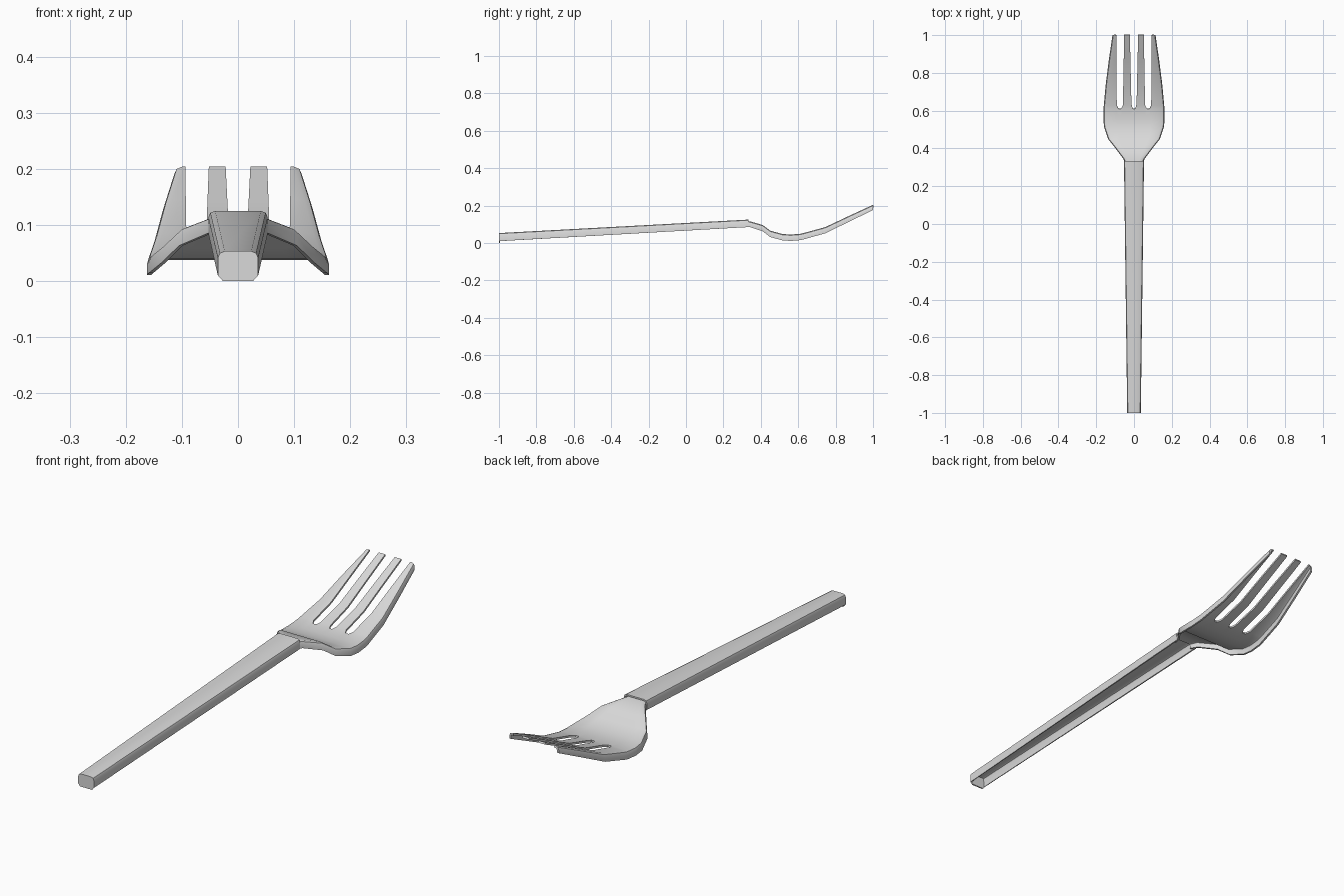
import bpy
import bmesh

cube = bpy.data.objects.get("Cube")
if cube:
    bpy.data.objects.remove(cube, do_unlink=True)

plastic = bpy.data.materials.new("pale_grey_plastic")
plastic.use_nodes = True
colour = (0.7, 0.7, 0.7, 1)
plastic.diffuse_color = colour
plastic.node_tree.nodes["Principled BSDF"].inputs["Base Color"].default_value = colour


def rim(w, top, depth, r):
    """Right half of a channel section, from the inner flat to the lower lip."""
    return [(w - r, top), (w - 0.3 * r, top - 0.3 * r), (w, top - r), (w, top - depth)]


def mirrored(half):
    """Full section from -x to +x, given its right half from the middle out."""
    return [(-x, z) for x, z in reversed(half)] + half


def add_row(bm, y, section):
    return [bm.verts.new((x, y, z)) for x, z in section]


def finish(bm, name, thickness):
    """Turn the surface into a thin moulded shell with soft shading."""
    bmesh.ops.delete(bm, geom=[v for v in bm.verts if not v.link_faces], context="VERTS")
    mesh = bpy.data.meshes.new(name)
    bm.to_mesh(mesh)
    bm.free()
    mesh.materials.append(plastic)
    obj = bpy.data.objects.new(name, mesh)
    bpy.context.collection.objects.link(obj)
    bpy.ops.object.select_all(action="DESELECT")
    obj.select_set(True)
    bpy.context.view_layer.objects.active = obj
    shell = obj.modifiers.new("shell", "SOLIDIFY")
    shell.thickness = thickness
    shell.offset = -1
    bpy.ops.object.modifier_apply(modifier=shell.name)
    bpy.ops.object.shade_smooth_by_angle(angle=0.6)
    return obj


# Handle: tapered channel, open underneath, closed at the front end
bm = bmesh.new()
rows = []
for y, w, top, depth in [(-1, 0.036, 0.053, 0.043), (0.333, 0.053, 0.125, 0.04)]:
    rows.append(add_row(bm, y, mirrored(rim(w, top, depth, 0.012))))
a, b = rows
for j in range(len(a) - 1):
    bm.faces.new((a[j], a[j + 1], b[j + 1], b[j]))
lip = [bm.verts.new((x, -1, 0)) for x in (-0.027, 0.027)]
bm.faces.new(list(reversed(a)) + lip)
finish(bm, "handle", 0.006)

# Head stations: y, half width, top height, flange depth
SLOT_START = 0.61
stations = [
    (0.31, 0.044, 0.117, 0.028), (0.345, 0.056, 0.115, 0.031),
    (0.41, 0.105, 0.096, 0.033), (0.45, 0.137, 0.066, 0.034),
    (0.515, 0.159, 0.048, 0.034), (0.56, 0.162, 0.045, 0.034),
    (SLOT_START, 0.161, 0.049, 0.034), (0.628, 0.16, 0.053, 0.034),
    (0.745, 0.149, 0.085, 0.033), (0.87, 0.133, 0.144, 0.031),
    (1, 0.114, 0.204, 0.028),
]


def head_section(y, w, top, depth):
    t = max(0, (y - SLOT_START) / (1 - SLOT_START))
    s = w / 0.162 if y < SLOT_START else 1
    mid, side, centre = 0.013 + 0.009 * t, 0.016 + 0.005 * t, 0.075 - 0.002 * t
    flat = [0.45 * mid, mid]
    flat += [centre + side * k for k in (-1, -0.45, 0.45, 1)]
    return mirrored([(x * s, top) for x in flat] + rim(w, top, depth, 0.015))


# Head with four tines: a curved sheet with a flange, slots left open
bm = bmesh.new()
rows = [add_row(bm, st[0], head_section(*st)) for st in stations]
slots = (4, 8, 12)
slot_columns = {c + k for c in slots for k in range(3)}
for i, (a, b) in enumerate(zip(rows, rows[1:])):
    y = stations[i][0]
    for j in range(len(a) - 1):
        if y < SLOT_START or j not in slot_columns:
            bm.faces.new((a[j], a[j + 1], b[j + 1], b[j]))
    if y == SLOT_START:
        # Rounded slot ends
        for c in slots:
            bm.faces.new((a[c], a[c + 1], b[c]))
            bm.faces.new((a[c + 2], a[c + 3], b[c + 3]))
finish(bm, "head_and_tines", 0.008)
